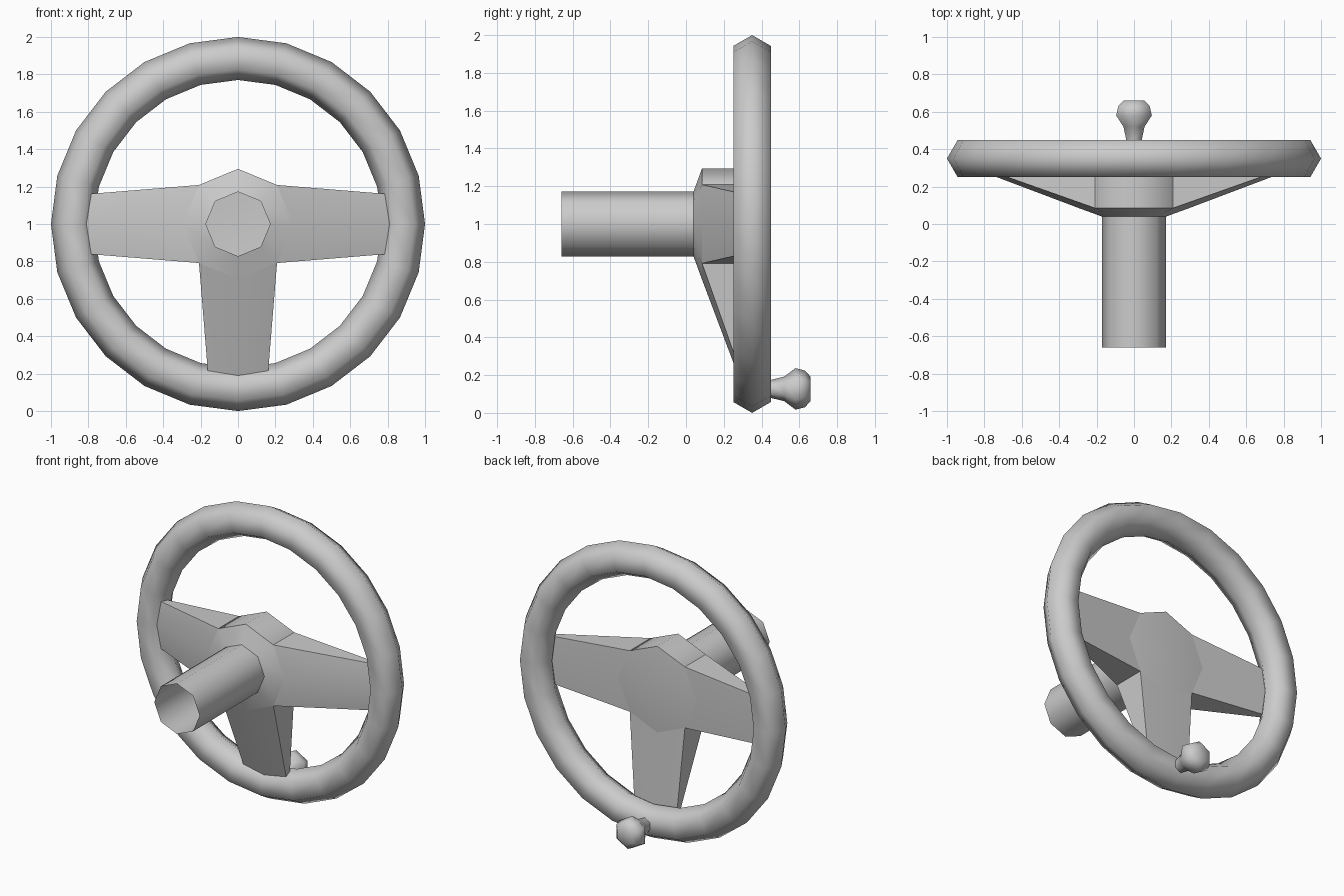
import bpy, bmesh
from math import sin, cos, pi, radians
from mathutils import Vector, Matrix

if "Cube" in bpy.data.objects:
    bpy.data.objects.remove(bpy.data.objects["Cube"])


def make(name, rings, loop=False, wrap=True, angle=65):
    """Skin a list of rings of points into one smooth-shaded object."""
    bm = bmesh.new()
    vs = [[bm.verts.new(p) for p in ring] for ring in rings]
    pairs = list(zip(vs, vs[1:])) + ([(vs[-1], vs[0])] if loop else [])
    for a, b in pairs:
        n = len(a)
        for i in range(n):
            j = (i + 1) % n
            bm.faces.new((a[i], a[j], b[j], b[i]))
    bmesh.ops.remove_doubles(bm, verts=bm.verts, dist=1e-5)
    bmesh.ops.recalc_face_normals(bm, faces=bm.faces)
    me = bpy.data.meshes.new(name)
    bm.to_mesh(me)
    bm.free()
    ob = bpy.data.objects.new(name, me)
    bpy.context.collection.objects.link(ob)
    bpy.ops.object.select_all(action='DESELECT')
    ob.select_set(True)
    bpy.context.view_layer.objects.active = ob
    bpy.ops.object.shade_smooth_by_angle(angle=radians(angle))
    return ob


def lathe(name, profile, sides, zc, loop=False):
    """Turn (y, radius) points around an axis parallel to y at height zc."""
    rings = [[(r * sin(2 * pi * i / sides), y, zc + r * cos(2 * pi * i / sides))
              for i in range(sides)] for y, r in profile]
    return make(name, rings, loop)


# Rim: hexagonal section swept round 24 sides
section = [(0.35 + 0.115 * sin(k * pi / 3), 0.885 + 0.115 * cos(k * pi / 3))
           for k in range(6)]
lathe("rim", section, 24, 1.0, loop=True)

# Steering column: open octagonal tube
lathe("column", [(-0.66, 0.172), (0.04, 0.172)], 8, 1.0)

# Hub: octagonal boss, open to the column at the front, closed at the back
lathe("hub", [(0.04, 0.172), (0.085, 0.295), (0.31, 0.295), (0.335, 0)], 8, 1.0)

# Three spokes: six-sided wedges that thin out towards the rim
c = 0.295 * cos(pi / 4)
root = [(c, 0.085, -c), (0.295, 0.085, 0), (c, 0.085, c),
        (c, 0.31, c), (0.295, 0.31, 0), (c, 0.31, -c)]
tip = [(0.83, 0.305, -0.158), (0.83, 0.287, 0), (0.83, 0.305, 0.158),
       (0.83, 0.33, 0.158), (0.83, 0.345, 0), (0.83, 0.33, -0.158)]
for name, turn in (("right_spoke", 0), ("lower_spoke", 90), ("left_spoke", 180)):
    m = Matrix.Translation((0, 0, 1)) @ Matrix.Rotation(radians(turn), 4, 'Y')
    make(name, [[m @ Vector(p) for p in ring] for ring in (root, tip)])

# Spinner knob on the back of the rim
lathe("knob", [(0.43, 0.045), (0.45, 0.048), (0.52, 0.065), (0.58, 0.11),
               (0.63, 0.097), (0.66, 0.064), (0.66, 0)], 6, 0.127)
